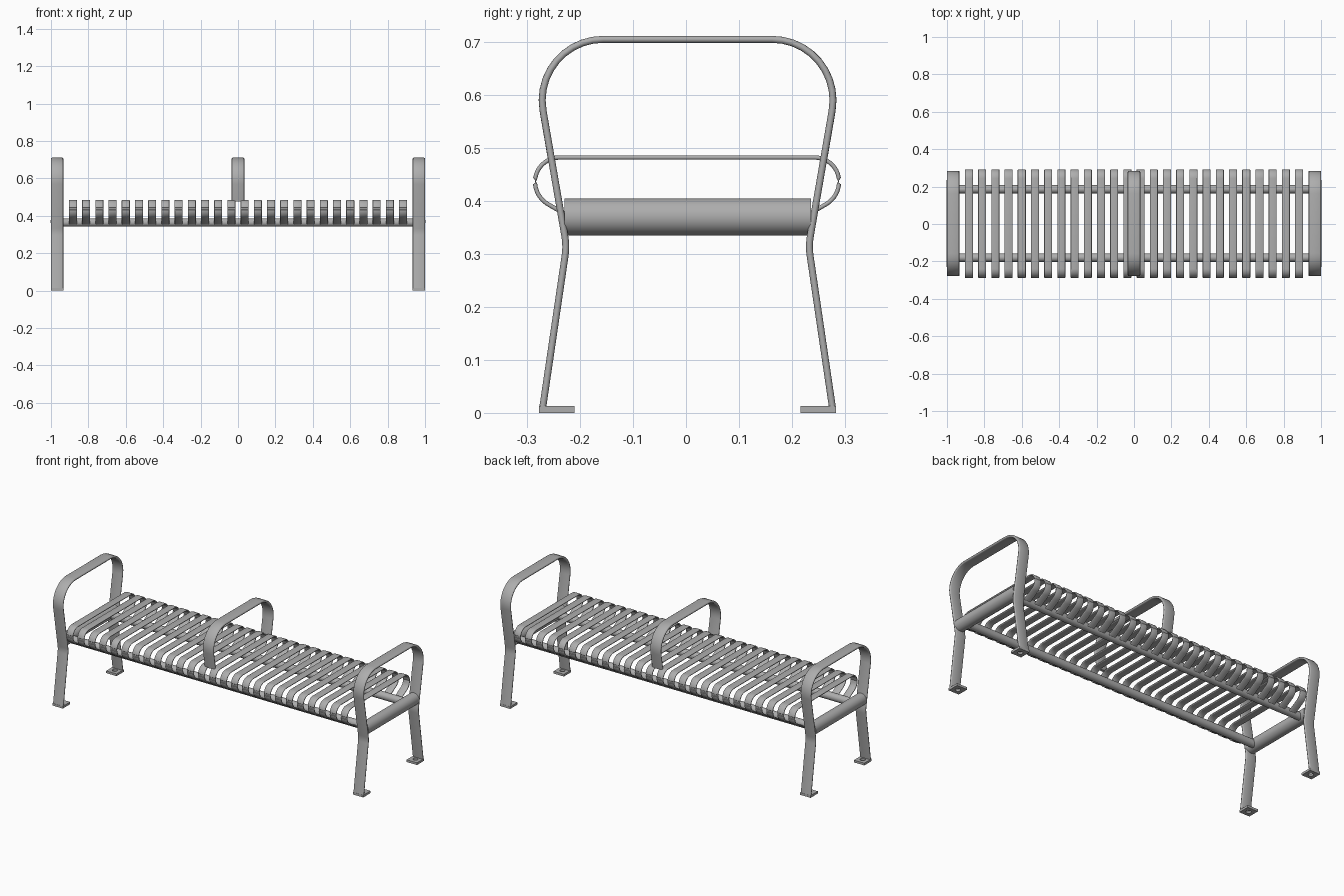
import bpy, bmesh, math
from mathutils import Vector

cube = bpy.data.objects.get("Cube")
if cube:
    bpy.data.objects.remove(cube, do_unlink=True)

metal = bpy.data.materials.new("grey metal")
metal.use_nodes = True
GREY = (0.42, 0.42, 0.42, 1)
metal.diffuse_color = GREY
metal.node_tree.nodes["Principled BSDF"].inputs["Base Color"].default_value = GREY


def finish(bm, name, location=(0, 0, 0)):
    bmesh.ops.recalc_face_normals(bm, faces=bm.faces)
    mesh = bpy.data.meshes.new(name)
    bm.to_mesh(mesh)
    bm.free()
    mesh.materials.append(metal)
    obj = bpy.data.objects.new(name, mesh)
    obj.location = location
    bpy.context.collection.objects.link(obj)
    bpy.ops.object.select_all(action='DESELECT')
    obj.select_set(True)
    bpy.context.view_layer.objects.active = obj
    bpy.ops.object.shade_smooth_by_angle(angle=math.radians(50))
    return obj


def round_path(corners, steps=10):
    """Round each (y, z, radius) corner of an open path."""
    pts = [Vector(c[:2]) for c in corners]
    out = [pts[0]]
    for i in range(1, len(pts) - 1):
        p, r = pts[i], corners[i][2]
        a = (pts[i - 1] - p).normalized()
        b = (pts[i + 1] - p).normalized()
        half = a.angle(b) / 2
        centre = p + (a + b).normalized() * (r / math.sin(half))
        start = p + a * (r / math.tan(half)) - centre
        end = p + b * (r / math.tan(half)) - centre
        sweep = start.angle(end)
        for k in range(steps + 1):
            t = k / steps
            out.append(centre + (start * math.sin((1 - t) * sweep)
                                 + end * math.sin(t * sweep)) / math.sin(sweep))
    return out + [pts[-1]]


def mirrored(half):
    """Complete a path with its reflection in y."""
    return half + [(-c[0],) + c[1:] for c in reversed(half)]


def strap(name, corners, width, thick, location):
    """Sweep a flat bar with rounded edges along a path in the yz plane."""
    path = round_path(corners)
    r = thick / 2
    section = []
    for side in (1, -1):
        for k in range(5):
            a = math.pi * (k / 4 - 0.5)
            section.append((side * (width / 2 - r + r * math.cos(a)), side * r * math.sin(a)))
    bm = bmesh.new()
    rings = []
    for i, p in enumerate(path):
        before = (p - path[max(i - 1, 0)]).normalized()
        after = (path[min(i + 1, len(path) - 1)] - p).normalized()
        t = (before + after).normalized()
        n = Vector((-t.y, t.x))
        rings.append([bm.verts.new((u, p.x + n.x * v, p.y + n.y * v)) for u, v in section])
    count = len(section)
    for a, b in zip(rings, rings[1:]):
        for j in range(count):
            k = (j + 1) % count
            bm.faces.new((a[j], a[k], b[k], b[j]))
    bm.faces.new(rings[0])
    bm.faces.new(rings[-1])
    return finish(bm, name, location)


def tube(name, radius, length, location, axis):
    bm = bmesh.new()
    bmesh.ops.create_cone(bm, cap_ends=True, segments=32, radius1=radius,
                          radius2=radius, depth=length)
    obj = finish(bm, name, location)
    obj.rotation_euler = (0, math.pi / 2, 0) if axis == 'X' else (math.pi / 2, 0, 0)


def foot_plate(name, location, size=0.067, hole=0.014, height=0.013):
    """Square plate with a round bolt hole."""
    bm = bmesh.new()
    loops = []
    for z in (0, height):
        outer, inner = [], []
        for k in range(16):
            c, s = math.cos(k * math.pi / 8), math.sin(k * math.pi / 8)
            q = size / 2 / max(abs(c), abs(s))
            outer.append(bm.verts.new((c * q, s * q, z)))
            inner.append(bm.verts.new((c * hole, s * hole, z)))
        loops.append((outer, inner))
    (o0, i0), (o1, i1) = loops
    for a, b in ((o0, i0), (o1, i1), (o0, o1), (i0, i1)):
        for j in range(16):
            k = (j + 1) % 16
            bm.faces.new((a[j], a[k], b[k], b[j]))
    finish(bm, name, location)


SHIFT = 0.003
arch_corner = (-0.296, 0.705, 0.115)

# End frames: legs and arm in one bent bar, with feet and a cross tube
frame_half = [(-0.274, 0.006, 0), (-0.2285, 0.315, 0.12), arch_corner]
for side, x in (("left", 0.967), ("right", -0.967)):
    strap(side + "_end_frame", mirrored(frame_half), 0.066, 0.013, (x, SHIFT, 0))
    tube(side + "_cross_tube", 0.035, 0.465, (x, SHIFT, 0.37), 'Y')
    for end, y in (("front", -0.247), ("back", 0.247)):
        foot_plate(side + "_" + end + "_foot", (x, y + SHIFT, 0))

# Middle armrest
strap("middle_armrest", mirrored([(-0.257, 0.478, 0), arch_corner]), 0.068, 0.013, (0, SHIFT, 0))

# Long rails under the seat
for end, y in (("front", -0.183), ("back", 0.183)):
    tube(end + "_rail", 0.022, 1.9, (0, y + SHIFT, 0.364), 'X')

# Seat slats with curled ends
slat_half = [(-0.19, 0.352, 0), (-0.287, 0.408, 0.05), (-0.287, 0.482, 0.046)]
COUNT = 26
for i in range(COUNT):
    x = (i - (COUNT - 1) / 2) * 0.0706
    strap("seat_slat", mirrored(slat_half), 0.043, 0.008, (x, 0.002, 0))
